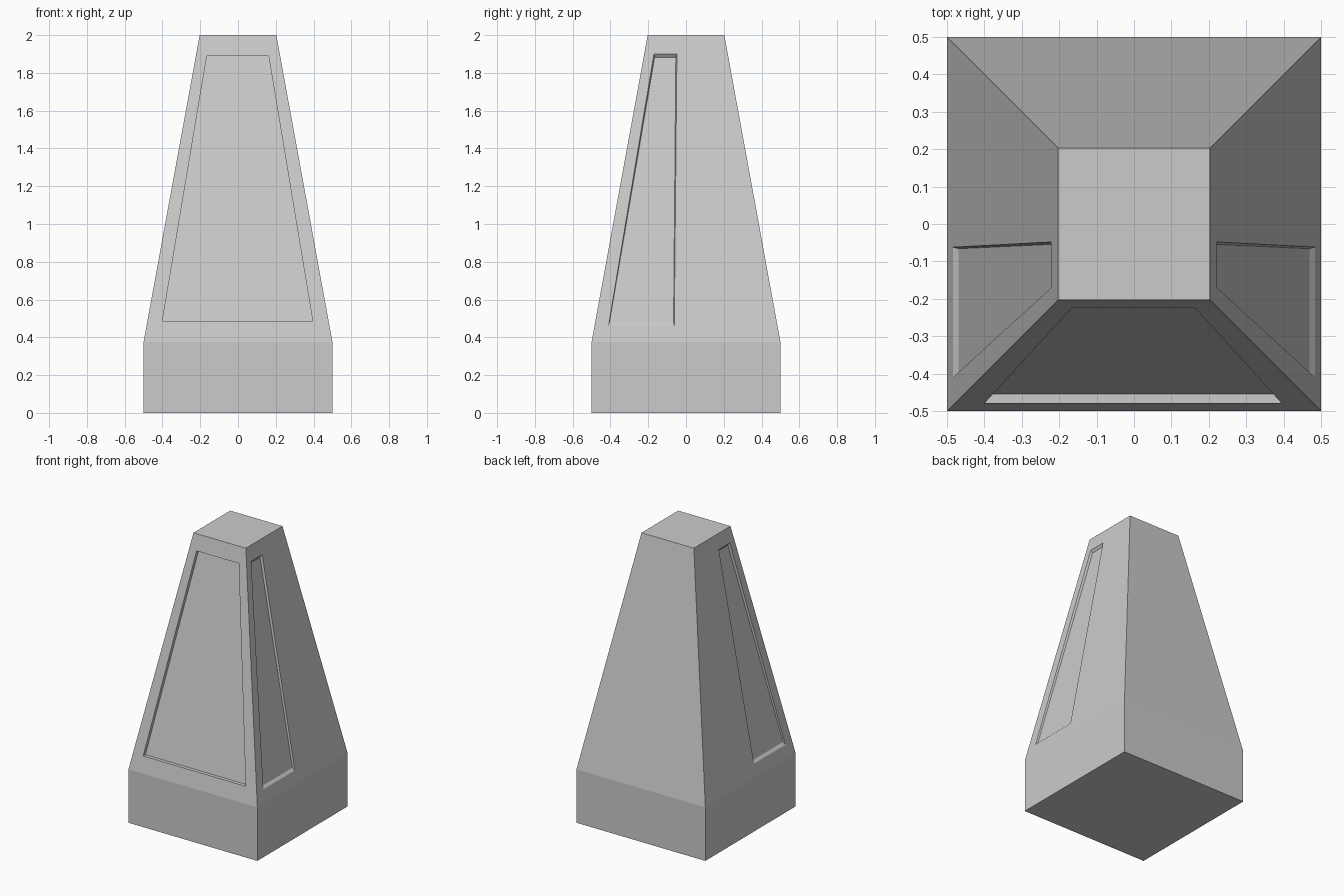
import bpy, bmesh

if "Cube" in bpy.data.objects:
    bpy.data.objects.remove(bpy.data.objects["Cube"])

BASE, TOP = 0.5, 0.203      # half widths
SHOULDER, HEIGHT = 0.375, 2.0


def half(z):
    """Half width of the tapered body at height z."""
    return BASE + (TOP - BASE) * (z - SHOULDER) / (HEIGHT - SHOULDER)


bm = bmesh.new()


def face(points):
    bm.faces.new([bm.verts.new(p) for p in points])


def ring(a, b):
    """Strip of quads between two matching four-point loops."""
    for i in range(4):
        j = (i + 1) % 4
        face([a[i], a[j], b[j], b[i]])


def side(place, outer=None, inner=None, depth=(0, 0)):
    """One side of the body; outer and inner are panel loops of (u, z),
    depth is the recess at the lower and upper edge."""
    def loop(pts, d=(0, 0)):
        return [place(u, half(z) - (d[0] if i < 2 else d[1]), z)
                for i, (u, z) in enumerate(pts)]
    face([place(u, BASE, z) for u, z in
          [(-BASE, 0), (BASE, 0), (BASE, SHOULDER), (-BASE, SHOULDER)]])
    rim = loop([(-BASE, SHOULDER), (BASE, SHOULDER), (TOP, HEIGHT), (-TOP, HEIGHT)])
    if outer is None:
        face(rim)
        return
    edge, floor = loop(outer), loop(inner, depth)
    ring(rim, edge)
    ring(edge, floor)
    face(floor)


# front with wide recessed panel
front_panel = [(-0.4, 0.487), (0.395, 0.487), (0.162, 1.89), (-0.165, 1.89)]
side(lambda u, d, z: (u, -d, z), front_panel, front_panel, (0.025, 0.025))

# plain back
side(lambda u, d, z: (u, d, z))

# left and right with narrow recessed panel in the front half
side_panel = [(-0.41, 0.463), (-0.062, 0.463), (-0.048, 1.9), (-0.17, 1.9)]
side_floor = [(-0.405, 0.48), (-0.066, 0.48), (-0.054, 1.882), (-0.166, 1.882)]
for s in (-1, 1):
    side(lambda u, d, z, s=s: (s * d, u, z), side_panel, side_floor, (0.012, 0.016))

# top and bottom
for h, z in ((BASE, 0), (TOP, HEIGHT)):
    face([(-h, -h, z), (h, -h, z), (h, h, z), (-h, h, z)])

bmesh.ops.remove_doubles(bm, verts=bm.verts, dist=0.0005)
bmesh.ops.recalc_face_normals(bm, faces=bm.faces)
mesh = bpy.data.meshes.new("tapered_pillar")
bm.to_mesh(mesh)
bm.free()
bpy.context.collection.objects.link(bpy.data.objects.new("tapered_pillar", mesh))
